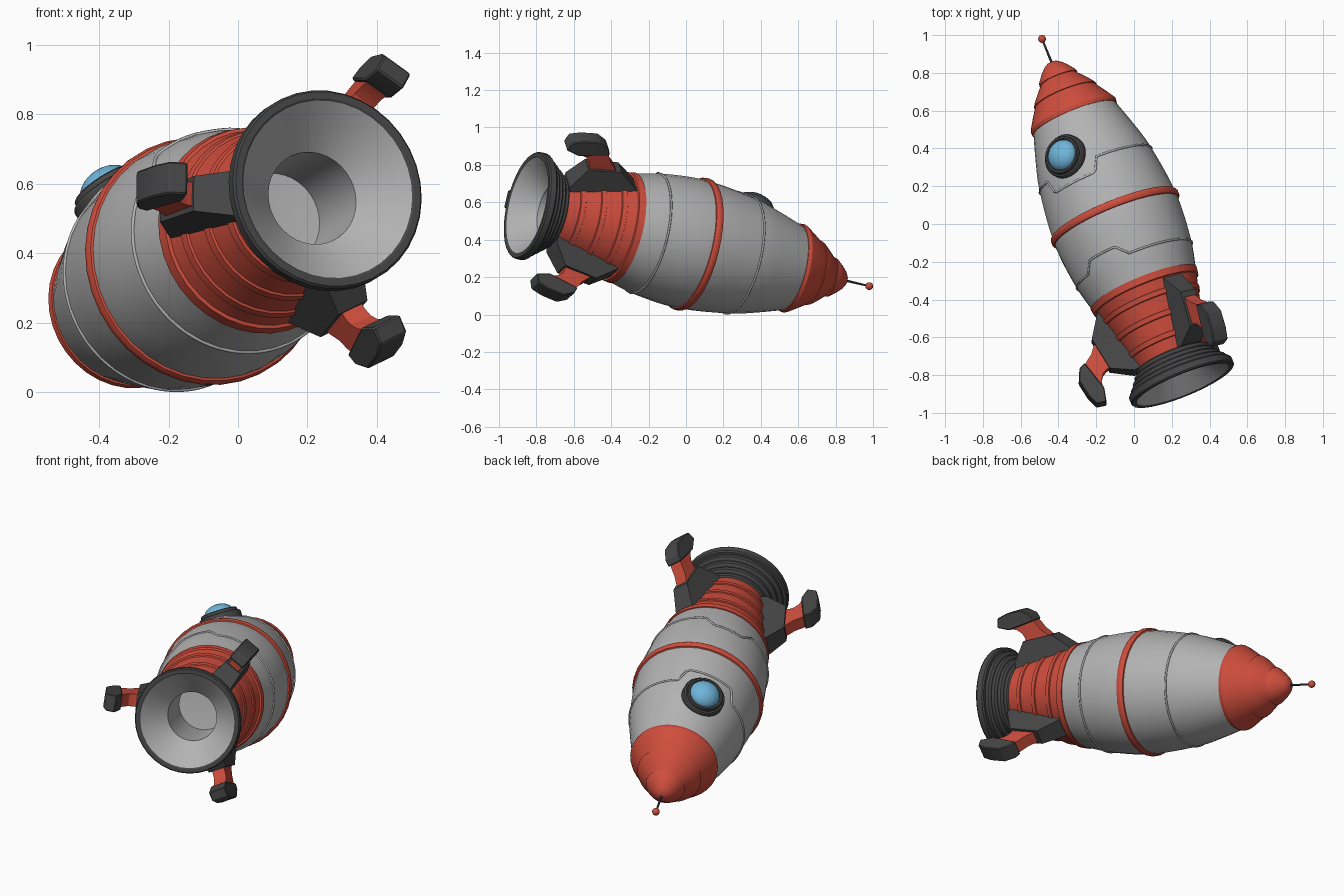
import bpy, bmesh, math
from mathutils import Matrix, Vector

if "Cube" in bpy.data.objects:
    bpy.data.objects.remove(bpy.data.objects["Cube"])

# Colours
def mat(name, c):
    m = bpy.data.materials.new(name)
    m.diffuse_color = (*c, 1)
    m.use_nodes = True
    m.node_tree.nodes["Principled BSDF"].inputs["Base Color"].default_value = m.diffuse_color
    return m

RED = mat("red", (0.62, 0.075, 0.046))
GREY = mat("light grey", (0.45, 0.45, 0.45))
DARK = mat("dark grey", (0.062, 0.062, 0.062))
BLUE = mat("window blue", (0.16, 0.46, 0.70))

# Rocket frame: local z runs from nozzle rim to nose, local x points at the window
Z = Vector((-0.369, 0.905, -0.214)).normalized()
X = Vector((-0.45, 0.02, 0.893))
X = (X - Z * X.dot(Z)).normalized()
Y = Z.cross(X)
FRAME = Matrix((X, Y, Z)).transposed().to_4x4()
FRAME.translation = Vector((0.26, -0.852, 0.585))
SIDES = 36


def finish(name, bm, material, matrix=FRAME, angle=30):
    bmesh.ops.remove_doubles(bm, verts=bm.verts, dist=1e-5)
    bmesh.ops.recalc_face_normals(bm, faces=bm.faces)
    me = bpy.data.meshes.new(name)
    bm.to_mesh(me)
    bm.free()
    me.materials.append(material)
    ob = bpy.data.objects.new(name, me)
    bpy.context.collection.objects.link(ob)
    ob.matrix_world = matrix
    bpy.ops.object.select_all(action='DESELECT')
    ob.select_set(True)
    bpy.context.view_layer.objects.active = ob
    bpy.ops.object.shade_smooth_by_angle(angle=math.radians(angle))
    return ob


def lathe(name, profile, material, matrix=FRAME, sides=SIDES):
    """Turn a profile of (height, radius) points around local z."""
    bm = bmesh.new()
    rings = []
    for t, r in profile:
        rings.append([bm.verts.new((r * math.cos(2 * math.pi * i / sides),
                                    r * math.sin(2 * math.pi * i / sides), t))
                      for i in range(sides)])
    for a, b in zip(rings, rings[1:]):
        for i in range(sides):
            j = (i + 1) % sides
            bm.faces.new((a[i], a[j], b[j], b[i]))
    return finish(name, bm, material, matrix)


def smooth_radius(points, t):
    """Catmull-Rom interpolation through (t, r) points."""
    for k in range(len(points) - 1):
        (t0, r0), (t1, r1) = points[k], points[k + 1]
        if t <= t1 or k == len(points) - 2:
            pa, pb = points[max(k - 1, 0)], points[min(k + 2, len(points) - 1)]
            h = t1 - t0
            m0 = (r1 - pa[1]) / (t1 - pa[0]) * h
            m1 = (pb[1] - r0) / (pb[0] - t0) * h
            u = (t - t0) / h
            return ((2*u**3 - 3*u*u + 1) * r0 + (u**3 - 2*u*u + u) * m0
                    + (3*u*u - 2*u**3) * r1 + (u**3 - u*u) * m1)


# Main hull
HULL = [(0.56, 0.296), (0.72, 0.331), (0.97, 0.350), (1.27, 0.316), (1.42, 0.277), (1.57, 0.230)]
hull = [(0.56 + 1.01 * i / 24, smooth_radius(HULL, 0.56 + 1.01 * i / 24)) for i in range(25)]
lathe("hull", [(0.56, 0.24)] + hull, GREY)

# Raised red belt round the middle
lathe("middle_belt", [(0.953, 0.34), (0.957, 0.357), (0.968, 0.363), (0.985, 0.363),
                      (0.996, 0.357), (1.0, 0.34)], RED)

# Stepped red engine section with raised bands
engine = [(0.15, 0.16), (0.15, 0.195)]
for t in (0.22, 0.33, 0.44):
    r = 0.20 + (t - 0.17) * 0.24
    engine += [(t, r), (t + 0.003, r + 0.007), (t + 0.028, r + 0.013), (t + 0.031, r + 0.007)]
engine += [(0.525, 0.287), (0.528, 0.297), (0.565, 0.303), (0.568, 0.285)]
lathe("engine_section", engine, RED)

# Nose cone in three steps
lathe("nose_cone", [(1.555, 0.20), (1.555, 0.240), (1.575, 0.243), (1.59, 0.236), (1.64, 0.205),
                    (1.69, 0.172), (1.692, 0.178), (1.71, 0.168), (1.75, 0.136), (1.79, 0.100),
                    (1.791, 0.108), (1.805, 0.104), (1.84, 0.078), (1.87, 0.050),
                    (1.885, 0.028), (1.89, 0.0)], RED)

# Antenna
lathe("antenna_rod", [(1.87, 0.0), (1.87, 0.007), (2.02, 0.005), (2.02, 0.0)], DARK, sides=10)
lathe("antenna_ball", [(2.025 - 0.021 * math.cos(math.pi * i / 8), 0.021 * math.sin(math.pi * i / 8))
                       for i in range(9)], RED, sides=14)

# Ribbed nozzle bell, its lining and the inner chamber
bell = [(0.004, 0.262), (0.0, 0.268), (0.0, 0.287), (0.008, 0.293), (0.04, 0.293), (0.048, 0.286)]
for i in range(4):
    t, r = 0.05 + 0.028 * i, 0.270 - 0.021 * i
    bell += [(t, r), (t + 0.018, r), (t + 0.027, r - 0.012)]
bell += [(0.165, 0.185), (0.165, 0.15)]
lathe("nozzle_bell", bell, DARK)
lathe("nozzle_lining", [(0.003, 0.265), (0.04, 0.225), (0.125, 0.136), (0.41, 0.136), (0.42, 0.0)], GREY)

# Panel seams on the hull, each stepping aside near the window
def seam(name, base, shift, inner, outer):
    cu = bpy.data.curves.new(name, 'CURVE')
    cu.dimensions = '3D'
    cu.bevel_depth = 0.006
    cu.bevel_resolution = 1
    sp = cu.splines.new('POLY')
    count = 120
    sp.points.add(count - 1)
    for i, p in enumerate(sp.points):
        deg = -180 + 360 * i / count
        k = min(1, max(0, (outer - abs(deg)) / (outer - inner)))
        t = base + shift * k
        r = smooth_radius(HULL, t)
        a = math.radians(deg)
        p.co = (r * math.cos(a), r * math.sin(a), t, 1)
    sp.use_cyclic_u = True
    cu.materials.append(GREY)
    ob = bpy.data.objects.new(name, cu)
    bpy.context.collection.objects.link(ob)
    ob.matrix_world = FRAME

seam("front_seam", 1.255, -0.08, 23, 30)
seam("rear_seam", 0.70, 0.06, 14, 24)

# Round window: dark frame and blue dome, tilted with the hull
WINDOW = FRAME @ Matrix.Translation((0.285, 0, 1.325)) @ Matrix.Rotation(math.radians(76), 4, 'Y')
lathe("window_frame", [(-0.06, 0.118), (0.025, 0.118), (0.033, 0.113), (0.036, 0.104), (0.05, 0.102),
                       (0.054, 0.097), (0.054, 0.088), (0.048, 0.084), (0.02, 0.083)], DARK, WINDOW)
lathe("window_dome", [(0.035 + 0.062 * math.sin(math.pi * i / 16), 0.085 * math.cos(math.pi * i / 16))
                      for i in range(9)], BLUE, WINDOW)

# Landing fins: flat outlines of (along, out) points given a thickness
BASE = [(0.50, 0.22), (0.525, 0.28), (0.40, 0.362), (0.215, 0.332), (0.155, 0.215), (0.16, 0.17)]
LEG = [(0.385, 0.34), (0.36, 0.368), (0.325, 0.395), (0.30, 0.43), (0.27, 0.46), (0.14, 0.43),
       (0.13, 0.405), (0.175, 0.395), (0.205, 0.375), (0.22, 0.35), (0.225, 0.32)]
FOOT = [(0.293, 0.445), (0.275, 0.482), (0.213, 0.510), (0.12, 0.493), (0.062, 0.468),
        (0.053, 0.415), (0.13, 0.398)]


def plate(name, outline, angle, w_in, w_out, material, bevel=0.0):
    bm = bmesh.new()
    lo, hi = min(r for _, r in outline), max(r for _, r in outline)
    sides = []
    for s in (-1, 1):
        sides.append([bm.verts.new((r, s * (w_in + (w_out - w_in) * (r - lo) / (hi - lo)) / 2, t))
                      for t, r in outline])
    bm.faces.new(sides[0])
    bm.faces.new(sides[1][::-1])
    n = len(outline)
    for i in range(n):
        j = (i + 1) % n
        bm.faces.new((sides[0][i], sides[0][j], sides[1][j], sides[1][i]))
    if bevel:
        bmesh.ops.bevel(bm, geom=bm.edges[:], offset=bevel, segments=1, affect='EDGES')
    finish(name, bm, material, FRAME @ Matrix.Rotation(math.radians(angle), 4, 'Z'), 25)


for n, angle in enumerate((60, 180, 300), 1):
    plate(f"fin_base_{n}", BASE, angle, 0.15, 0.095, DARK)
    plate(f"fin_leg_{n}", LEG, angle, 0.07, 0.07, RED)
    plate(f"fin_foot_{n}", FOOT, angle, 0.095, 0.095, DARK, 0.005)
